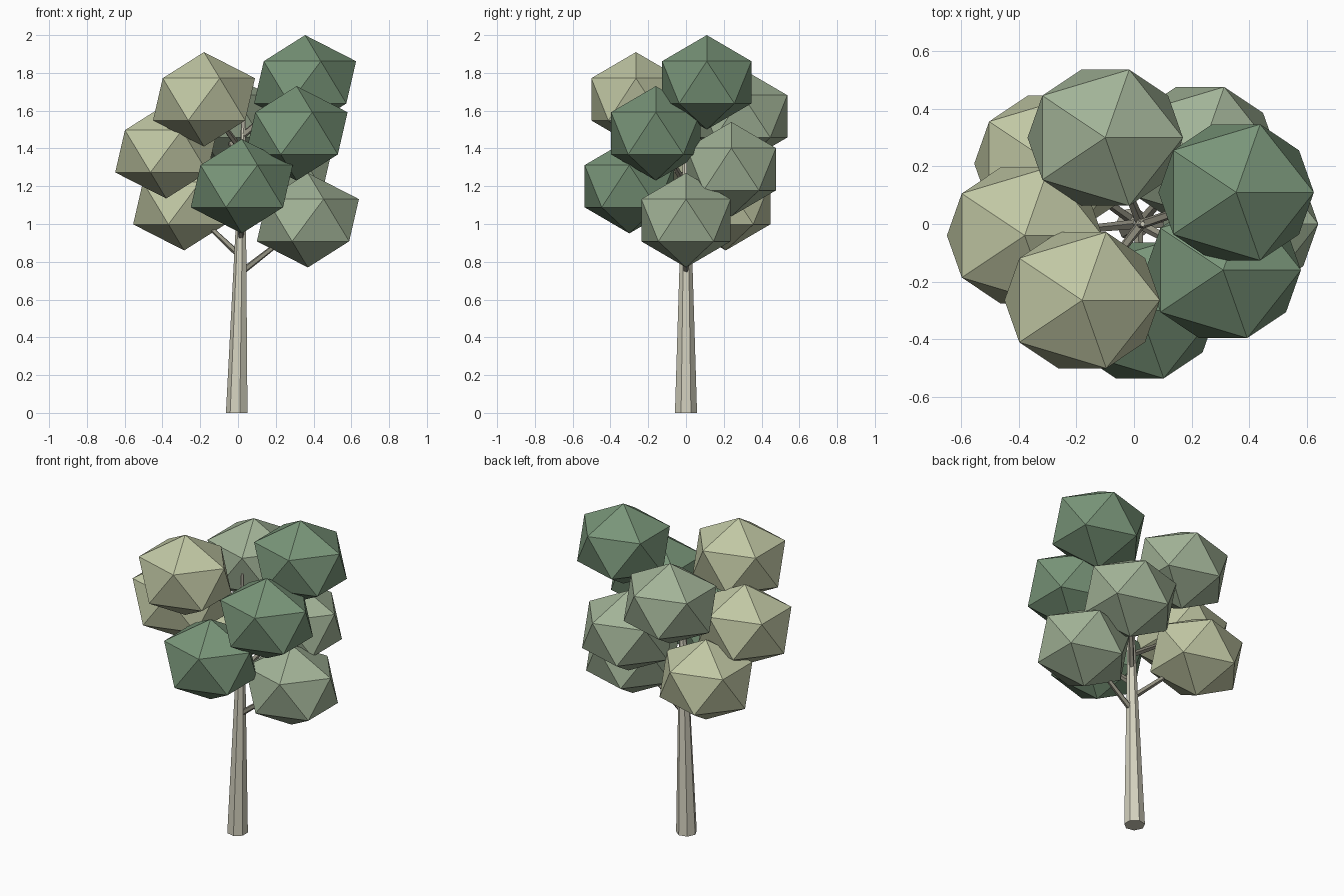
import bpy, math
from mathutils import Vector, Matrix

if "Cube" in bpy.data.objects:
    bpy.data.objects.remove(bpy.data.objects["Cube"])


def material(name, rgb):
    m = bpy.data.materials.new(name)
    m.diffuse_color = (*rgb, 1)
    m.use_nodes = True
    m.node_tree.nodes["Principled BSDF"].inputs["Base Color"].default_value = m.diffuse_color
    return m


BARK = material("bark", (0.66, 0.64, 0.52))
TWIG = material("twig", (0.29, 0.28, 0.22))
LEAF = {
    "olive": material("olive_leaf", (0.53, 0.57, 0.37)),
    "sage": material("sage_leaf", (0.36, 0.45, 0.31)),
    "deep": material("deep_leaf", (0.19, 0.30, 0.19)),
}


def taper(name, a, b, r1, r2, sides, mat, turn=0.0):
    """Cone-shaped limb between two points, with level ends when vertical."""
    a, b = Vector(a), Vector(b)
    d = b - a
    bpy.ops.mesh.primitive_cone_add(vertices=sides, radius1=r1, radius2=r2, depth=d.length)
    ob = bpy.context.object
    ob.name = name
    ob.data.transform(Matrix.Rotation(turn, 4, 'Z'))
    ob.rotation_euler = Vector((0, 0, 1)).rotation_difference(d).to_euler()
    ob.location = (a + b) / 2
    ob.data.materials.append(mat)
    return ob


# Trunk: seven-sided, slightly leaning, base flat on the ground
BASE, TIP = Vector((-0.004, 0, 0)), Vector((0.03, 0, 1.62))
trunk = taper("trunk", (0, 0, 0), (0, 0, TIP.z), 0.06, 0.009, 7, BARK, 0)
verts = trunk.data.vertices
# primitive cones start at +y: turn so one corner points to -x, then shear for the lean
trunk.data.transform(Matrix.Rotation(math.radians(90), 4, 'Z'))
for v in verts:
    v.co.x += BASE.x + (TIP.x - BASE.x) * (v.co.z / TIP.z + 0.5)

# Leaf clumps, spiralling upward around the trunk, each on its own branch
clumps = [
    (0.37, 0.00, 1.02, "sage"),
    (-0.285, 0.21, 1.11, "olive"),
    (0.02, -0.30, 1.20, "deep"),
    (0.23, 0.24, 1.29, "sage"),
    (-0.38, -0.04, 1.385, "olive"),
    (0.31, -0.16, 1.48, "deep"),
    (-0.10, 0.30, 1.57, "sage"),
    (-0.18, -0.265, 1.66, "olive"),
    (0.355, 0.11, 1.75, "deep"),
]
for i, (x, y, z, tone) in enumerate(clumps, 1):
    bpy.ops.mesh.primitive_ico_sphere_add(subdivisions=1, radius=1, location=(x, y, z))
    leaf = bpy.context.object
    leaf.name = f"leaf_clump_{i}"
    leaf.scale = (0.302, 0.278, 0.25)
    leaf.data.materials.append(LEAF[tone])
    root = BASE.lerp(TIP, (z - 0.28) / TIP.z)
    taper(f"branch_{i}", root, (x, y, z), 0.018, 0.01, 5, TWIG)
